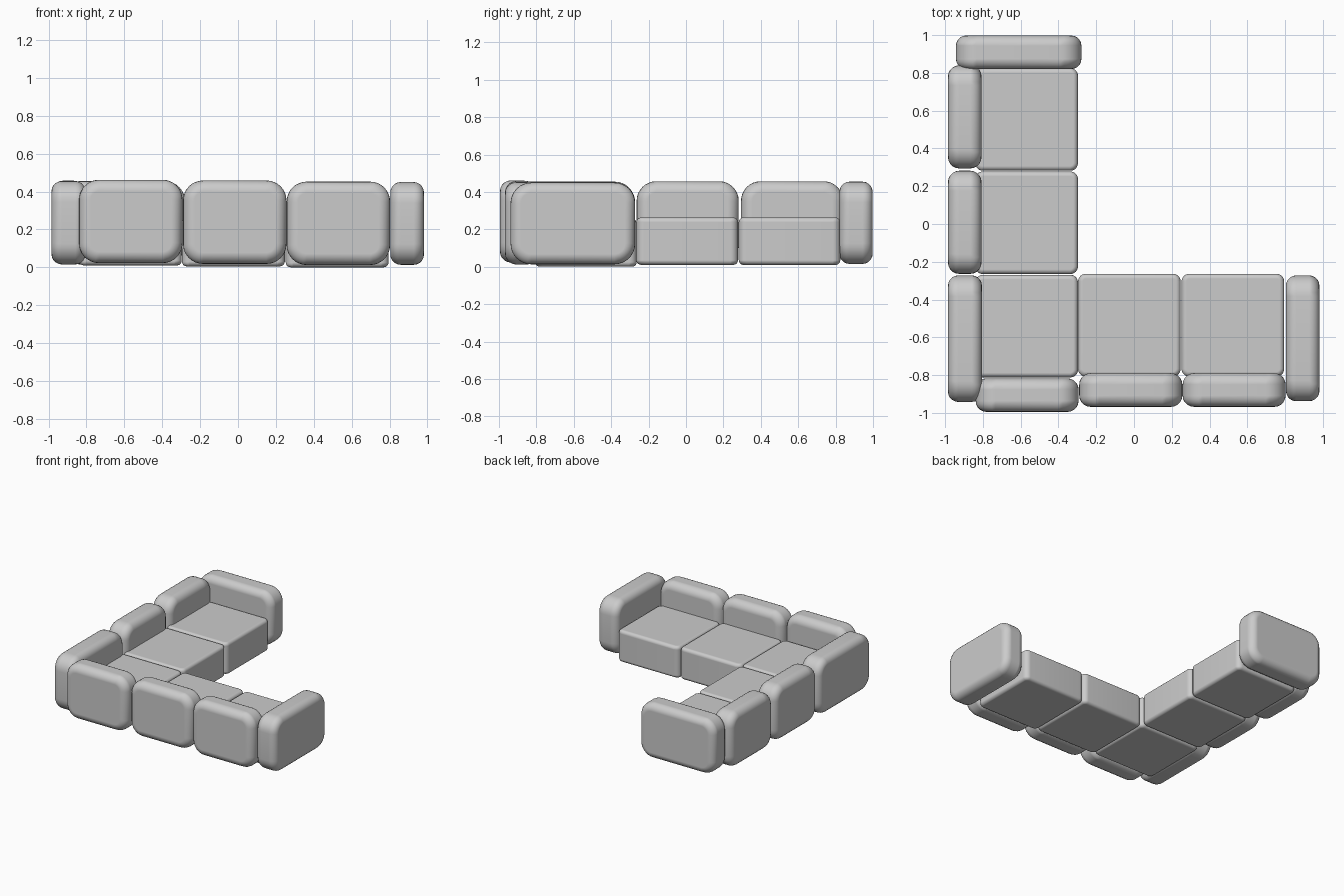
import bpy, bmesh

if "Cube" in bpy.data.objects:
    bpy.data.objects.remove(bpy.data.objects["Cube"])

def cushion(name, lo, hi, axis, corner, rim):
    """Box from lo to hi: edges along `axis` get a big radius, the face rims a smaller one."""
    bm = bmesh.new()
    bmesh.ops.create_cube(bm, size=1)
    centre = [(a + b) / 2 for a, b in zip(lo, hi)]
    size = [b - a for a, b in zip(lo, hi)]
    for v in bm.verts:
        for i in range(3):
            v.co[i] *= size[i]
    edges = [e for e in bm.edges
             if abs(e.verts[0].co[axis] - e.verts[1].co[axis]) > size[axis] * 0.5]
    bmesh.ops.bevel(bm, geom=edges, offset=corner, segments=8, profile=0.5, affect='EDGES')
    bmesh.ops.recalc_face_normals(bm, faces=bm.faces)
    me = bpy.data.meshes.new(name)
    bm.to_mesh(me)
    bm.free()
    me.polygons.foreach_set("use_smooth", [True] * len(me.polygons))
    ob = bpy.data.objects.new(name, me)
    ob.location = centre
    bpy.context.collection.objects.link(ob)
    bev = ob.modifiers.new("rim", 'BEVEL')
    bev.width, bev.segments = rim, 5
    bev.limit_method, bev.angle_limit = 'ANGLE', 0.7
    bev.harden_normals = True
    return ob

# Seats, L-shaped run of five
for i, (x0, y0, z0) in enumerate([(-0.84, 0.282, 0.01), (-0.84, -0.265, 0.01), (-0.84, -0.812, 0.01),
                                  (-0.296, -0.807, 0.005), (0.252, -0.807, 0.0)]):
    cushion(f"seat_{i + 1}", (x0, y0, z0), (x0 + 0.543, y0 + 0.543, z0 + 0.253), 2, 0.04, 0.025)

# Back cushions along the front side
for i, (x0, y0, z0) in enumerate([(-0.839, -0.995, 0.022), (-0.29, -0.968, 0.018), (0.257, -0.968, 0.012)]):
    cushion(f"front_back_cushion_{i + 1}", (x0, y0, z0), (x0 + 0.546, y0 + 0.178, z0 + 0.44), 1, 0.105, 0.06)

# Back cushions along the left side
for i, y0 in enumerate([-0.264, 0.294]):
    cushion(f"left_back_cushion_{i + 1}", (-0.985, y0, 0.018), (-0.807, y0 + 0.546, 0.457), 0, 0.105, 0.06)

# Wide arms: corner, right end, far end
cushion("corner_arm", (-0.985, -0.942, 0.015), (-0.805, -0.272, 0.455), 0, 0.11, 0.055)
cushion("right_arm", (0.804, -0.938, 0.013), (0.982, -0.272, 0.45), 0, 0.11, 0.055)
cushion("far_arm", (-0.943, 0.82, 0.015), (-0.278, 0.998, 0.455), 1, 0.11, 0.055)
